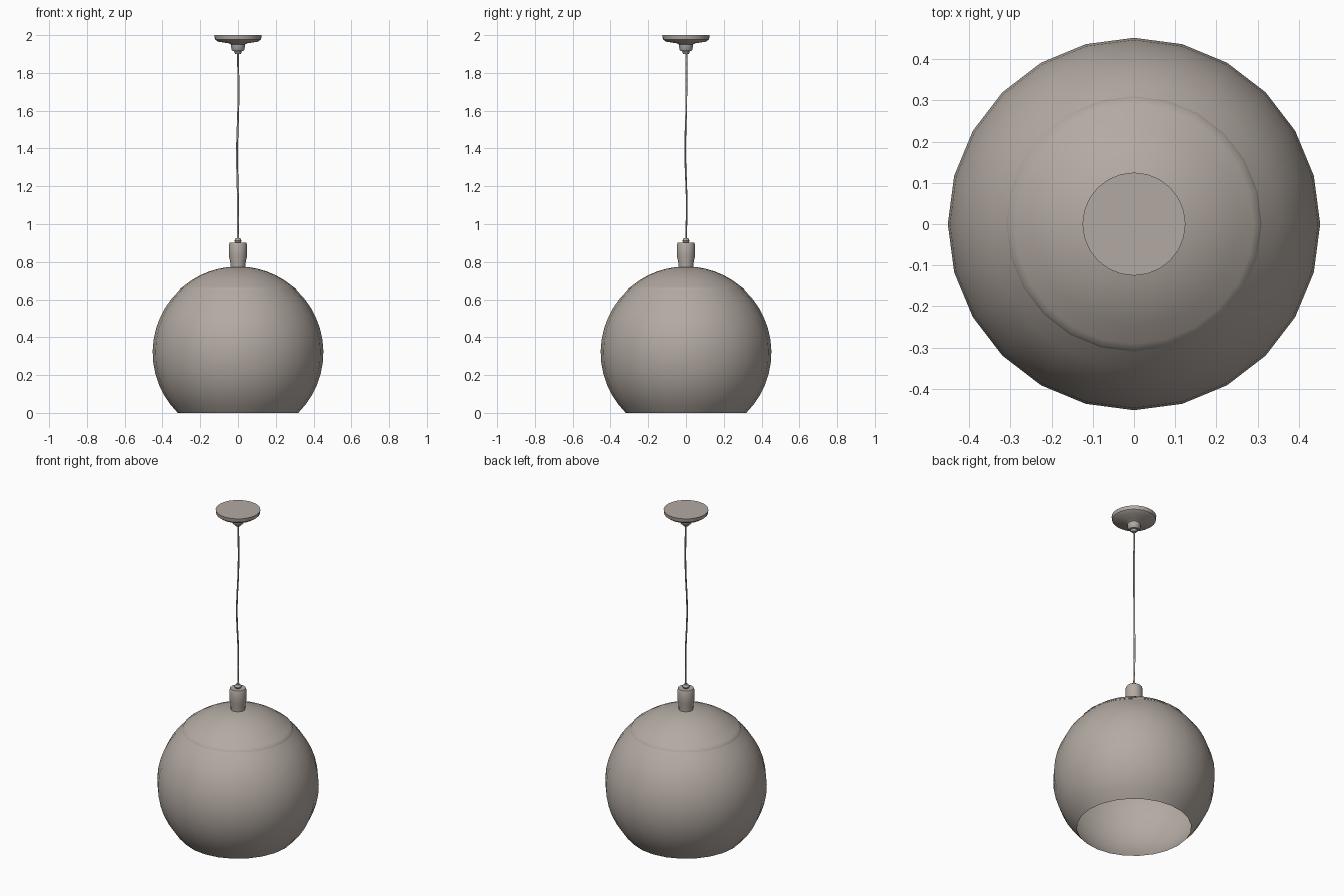
import bpy, bmesh, math

cube = bpy.data.objects.get("Cube")
if cube:
    bpy.data.objects.remove(cube, do_unlink=True)

COLOR = (0.45, 0.40, 0.36, 1)
mat = bpy.data.materials.new("warm grey")
mat.use_nodes = True
mat.diffuse_color = COLOR
mat.node_tree.nodes["Principled BSDF"].inputs["Base Color"].default_value = COLOR


def smooth(obj, angle=40):
    bpy.ops.object.select_all(action='DESELECT')
    obj.select_set(True)
    bpy.context.view_layer.objects.active = obj
    bpy.ops.object.shade_smooth_by_angle(angle=math.radians(angle))


def lathe(name, profile, steps=24):
    """Spin a bottom-to-top (radius, height) profile about the z axis."""
    bm = bmesh.new()
    verts = [bm.verts.new((r, 0, z)) for r, z in profile]
    edges = [bm.edges.new(pair) for pair in zip(verts, verts[1:])]
    bmesh.ops.spin(bm, geom=verts + edges, cent=(0, 0, 0), axis=(0, 0, 1),
                   angle=math.tau, steps=steps, use_duplicate=False)
    bmesh.ops.remove_doubles(bm, verts=bm.verts, dist=0.0005)
    bmesh.ops.recalc_face_normals(bm, faces=bm.faces)
    mesh = bpy.data.meshes.new(name)
    bm.to_mesh(mesh)
    bm.free()
    mesh.materials.append(mat)
    obj = bpy.data.objects.new(name, mesh)
    bpy.context.collection.objects.link(obj)
    smooth(obj)
    return obj


def arc(radius, center_z, start, end, count):
    """Profile points on a circle between two elevation angles in degrees."""
    angles = [math.radians(start + (end - start) * i / count) for i in range(count + 1)]
    return [(radius * math.cos(a), center_z + radius * math.sin(a)) for a in angles]


# Open globe shade, with its lower mouth resting on the ground plane
lathe("globe_shade", arc(0.452, 0.32, -45.07, 47, 12))

# Domed cap with a rolled rim
lathe("shade_cap", [(0.298, 0.648), (0.31, 0.65), (0.305, 0.66)]
      + arc(0.452, 0.324, 50, 90, 6))

# Lamp holder above the cap
lathe("lamp_holder", [(0, 0.76), (0.04, 0.76), (0.041, 0.80), (0.048, 0.83),
                      (0.048, 0.89), (0.043, 0.903), (0, 0.903)], 20)

# Cord grips at both ends of the cord
for name, z in (("lower_cord_grip", 0.90), ("upper_cord_grip", 1.90)):
    lathe(name, [(0, z), (0.014, z), (0.02, z + 0.012), (0.012, z + 0.025),
                 (0, z + 0.025)], 12)

# Ceiling canopy
lathe("ceiling_canopy", [(0, 1.915), (0.028, 1.915), (0.035, 1.925), (0.037, 1.95),
                         (0.05, 1.957), (0.105, 1.965), (0.122, 1.978),
                         (0.125, 2.0), (0, 2.0)])

# Slightly wavy hanging cord
curve = bpy.data.curves.new("cord", 'CURVE')
curve.dimensions = '3D'
curve.bevel_depth = 0.005
curve.bevel_resolution = 1
curve.resolution_u = 6
path = [(0, 0, 0.91), (0, 0.004, 1.1), (-0.005, -0.004, 1.38),
        (0.002, 0.002, 1.65), (0, 0.003, 1.92)]
spline = curve.splines.new('BEZIER')
spline.bezier_points.add(len(path) - 1)
for point, co in zip(spline.bezier_points, path):
    point.co = co
    point.handle_left_type = point.handle_right_type = 'AUTO'
curve.materials.append(mat)
cord = bpy.data.objects.new("cord", curve)
bpy.context.collection.objects.link(cord)
bpy.ops.object.select_all(action='DESELECT')
cord.select_set(True)
bpy.context.view_layer.objects.active = cord
bpy.ops.object.convert(target='MESH')
smooth(bpy.context.view_layer.objects.active, 60)
